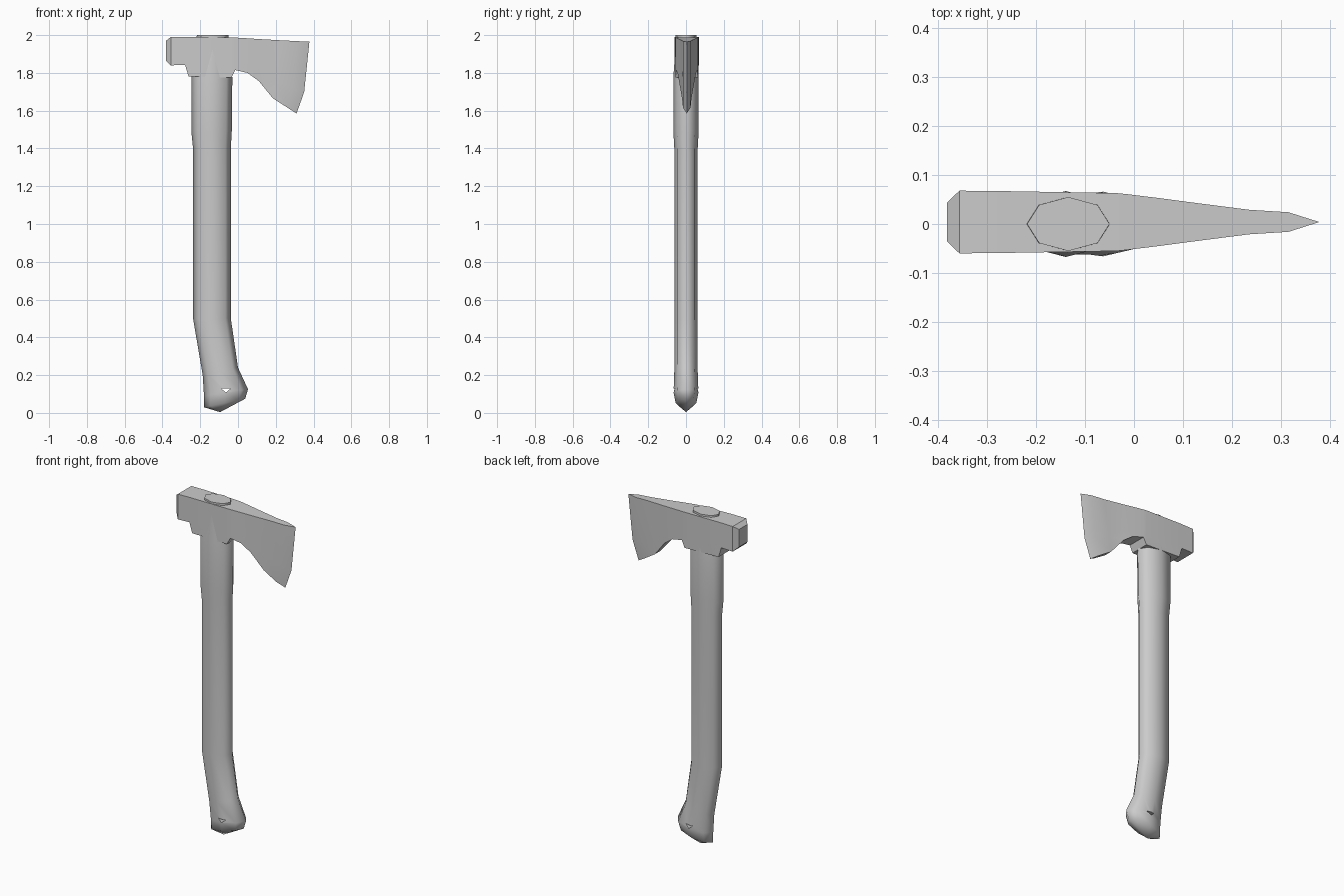
import bpy
import bmesh
from math import cos, sin, pi, radians

cube = bpy.data.objects.get("Cube")
if cube:
    bpy.data.objects.remove(cube, do_unlink=True)

grey = bpy.data.materials.new("plain_grey")
grey.use_nodes = True
colour = (0.6, 0.6, 0.6, 1)
grey.diffuse_color = colour
grey.node_tree.nodes["Principled BSDF"].inputs["Base Color"].default_value = colour


def loft(name, rings):
    """Skin a list of closed point rings and cap both ends."""
    bm = bmesh.new()
    loops = [[bm.verts.new(p) for p in ring] for ring in rings]
    for a, b in zip(loops, loops[1:]):
        for i in range(len(a)):
            j = (i + 1) % len(a)
            bm.faces.new((a[i], a[j], b[j], b[i]))
    bm.faces.new(loops[0])
    bm.faces.new(loops[-1])
    bmesh.ops.remove_doubles(bm, verts=bm.verts, dist=0.0005)
    bmesh.ops.recalc_face_normals(bm, faces=bm.faces)
    mesh = bpy.data.meshes.new(name)
    bm.to_mesh(mesh)
    bm.free()
    obj = bpy.data.objects.new(name, mesh)
    bpy.context.collection.objects.link(obj)
    mesh.materials.append(grey)
    return obj


def activate(obj):
    bpy.ops.object.select_all(action="DESELECT")
    obj.select_set(True)
    bpy.context.view_layer.objects.active = obj


def smooth(obj, degrees):
    activate(obj)
    bpy.ops.object.shade_smooth_by_angle(angle=radians(degrees))


# Handle: tilted oval rings given by left x, left z, right x, right z, half depth
def oval(xl, zl, xr, zr, depth, sides=8):
    ring = []
    for i in range(sides):
        a = 2 * pi * i / sides
        t = (1 + cos(a)) / 2
        ring.append((xl + (xr - xl) * t, depth * sin(a), zl + (zr - zl) * t))
    return ring


handle = loft("handle", [oval(*r) for r in (
    (-0.218, 2.0, -0.05, 2.0, 0.055),
    (-0.222, 1.95, -0.048, 1.95, 0.055),
    (-0.247, 1.775, -0.03, 1.775, 0.067),
    (-0.247, 1.49, -0.033, 1.49, 0.067),
    (-0.238, 1.4, -0.038, 1.4, 0.062),
    (-0.238, 0.5, -0.038, 0.5, 0.062),
    (-0.187, 0.2, 0.0, 0.24, 0.062),
    (-0.18, 0.09, 0.053, 0.125, 0.066),
    (-0.18, 0.03, 0.038, 0.075, 0.055),
    (-0.095, 0.004, -0.095, 0.004, 0.0),
)])

# Triangular cord hole through the knob
triangle = ((-0.088, 0.128), (-0.04, 0.128), (-0.064, 0.108))
cutter = loft("hole_cutter", [[(x, y, z) for x, z in triangle] for y in (-0.2, 0.2)])
cutter.hide_render = True
cut = handle.modifiers.new("cord_hole", "BOOLEAN")
cut.operation = "DIFFERENCE"
cut.solver = "EXACT"
cut.object = cutter
activate(handle)
bpy.ops.object.modifier_apply(modifier=cut.name)
bpy.data.objects.remove(cutter, do_unlink=True)
smooth(handle, 75)


# Head: sections given by top x, top z, bottom x, bottom z, half depth, edge bulge
def section(xt, zt, xb, zb, w, bulge=0.0):
    mid = (xb + (xt - xb) * 0.3 + bulge, zb + (zt - zb) * 0.3)
    side = ((xt, zt), mid, (xb, zb))
    return ([(x, 0.004 - w, z) for x, z in side]
            + [(x, 0.004 + w, z) for x, z in reversed(side)])


head = loft("axe_head", [section(*s) for s in (
    (-0.381, 1.97, -0.381, 1.865, 0.04),
    (-0.356, 1.99, -0.356, 1.84, 0.064),
    (-0.28, 1.991, -0.28, 1.842, 0.063),
    (-0.262, 1.991, -0.262, 1.782, 0.063),
    (-0.035, 1.988, -0.035, 1.775, 0.059),
    (-0.015, 1.987, -0.015, 1.815, 0.057),
    (0.05, 1.983, 0.05, 1.8, 0.049),
    (0.11, 1.979, 0.11, 1.757, 0.041),
    (0.235, 1.972, 0.185, 1.665, 0.025),
    (0.315, 1.968, 0.262, 1.616, 0.02, 0.015),
    (0.378, 1.965, 0.31, 1.585, 0.0, 0.02),
)])
smooth(head, 25)
